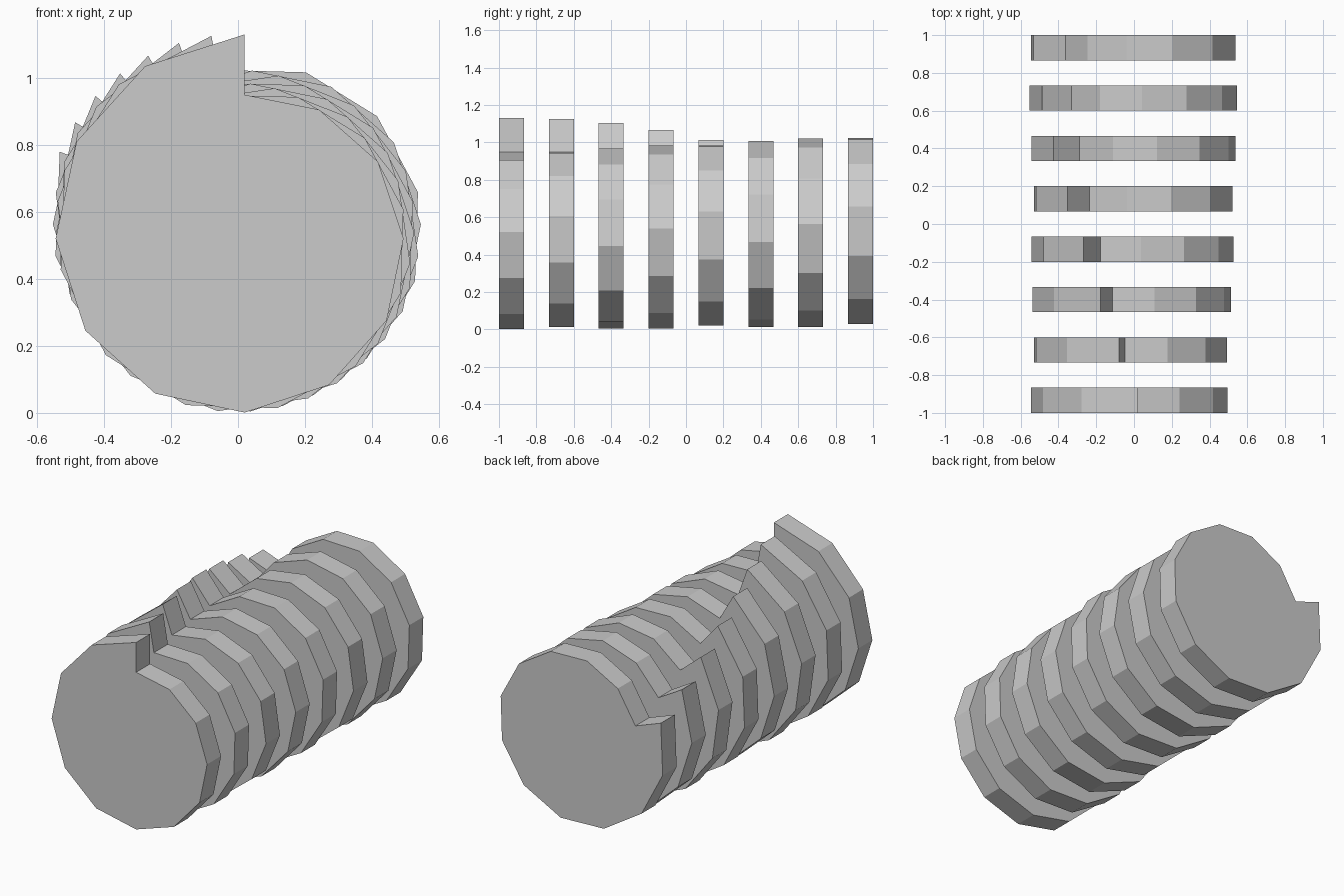
import bpy, bmesh
from math import sin, cos, radians
from mathutils import Vector, Matrix

if "Cube" in bpy.data.objects:
    bpy.data.objects.remove(bpy.data.objects["Cube"])

COUNT, SEGS = 8, 12
THICK = 2.0 / 15            # disc thickness, equal to the gap
R0, R1 = 0.429, 0.609       # spiral start and end radius
CENTRE = Vector((0.02, 0, 0.52))

# Snail cam profile: one spiral turn closed by a radial step
profile = []
for k in range(SEGS + 1):
    a = radians(360 / SEGS * k)
    r = R0 + (R1 - R0) * k / SEGS
    profile.append(CENTRE + Vector((r * sin(a), 0, r * cos(a))))
pivot = sum(profile, Vector()) / len(profile)

# Shared disc mesh, extruded along y around its pivot
mesh = bpy.data.meshes.new("cam_disc")
bm = bmesh.new()
face = bm.faces.new([bm.verts.new(p - pivot - Vector((0, THICK / 2, 0))) for p in profile])
ext = bmesh.ops.extrude_face_region(bm, geom=[face], use_keep_orig=True)
new = [v for v in ext["geom"] if isinstance(v, bmesh.types.BMVert)]
bmesh.ops.translate(bm, verts=new, vec=(0, THICK, 0))
bmesh.ops.recalc_face_normals(bm, faces=bm.faces[:])
bm.to_mesh(mesh)
bm.free()

# Row of discs, each turned 10 degrees further than the last
for i in range(COUNT):
    disc = bpy.data.objects.new(f"cam_disc_{i + 1}", mesh)
    y = -1 + THICK / 2 + i * (2 - THICK) / (COUNT - 1)
    disc.location = (pivot.x, y, pivot.z)
    disc.rotation_euler = (0, -radians(10 * i), 0)
    bpy.context.collection.objects.link(disc)
